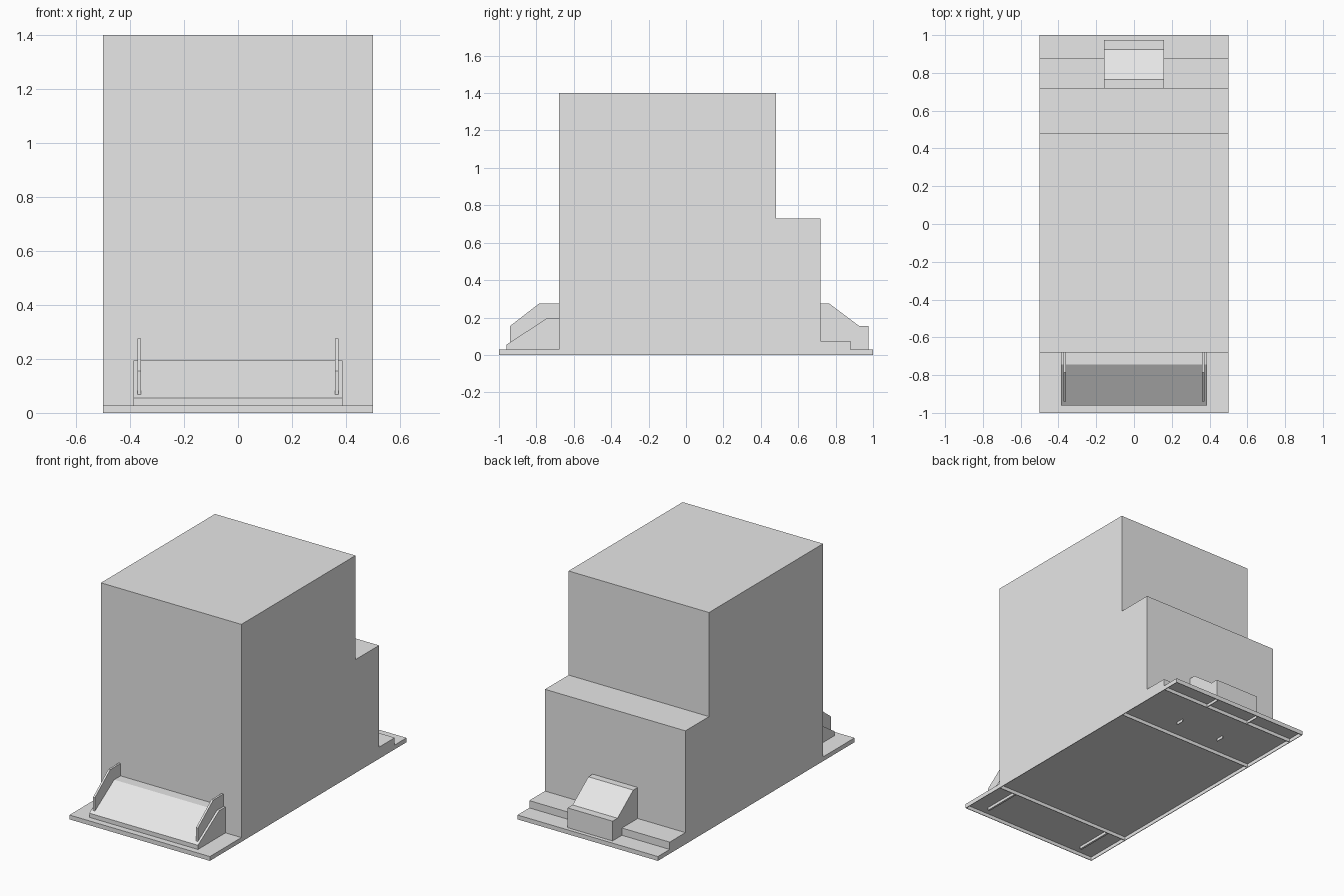
import bpy
import bmesh

cube = bpy.data.objects.get("Cube")
if cube:
    bpy.data.objects.remove(cube, do_unlink=True)

grey = bpy.data.materials.new("light_grey")
grey.use_nodes = True
colour = (0.8, 0.8, 0.8, 1)
grey.diffuse_color = colour
grey.node_tree.nodes["Principled BSDF"].inputs["Base Color"].default_value = colour


def prism(name, profile, x0, x1):
    """Extrude a side profile of (y, z) points from x0 to x1."""
    bm = bmesh.new()
    face = bm.faces.new([bm.verts.new((x0, y, z)) for y, z in profile])
    grown = bmesh.ops.extrude_face_region(bm, geom=[face])["geom"]
    verts = [v for v in grown if isinstance(v, bmesh.types.BMVert)]
    bmesh.ops.translate(bm, verts=verts, vec=(x1 - x0, 0, 0))
    bmesh.ops.recalc_face_normals(bm, faces=bm.faces)
    mesh = bpy.data.meshes.new(name)
    bm.to_mesh(mesh)
    bm.free()
    mesh.materials.append(grey)
    obj = bpy.data.objects.new(name, mesh)
    bpy.context.collection.objects.link(obj)
    return obj


def box(name, x0, x1, y0, y1, z0, z1):
    return prism(name, [(y0, z0), (y1, z0), (y1, z1), (y0, z1)], x0, x1)


HALF = 0.5      # half width of the body
FLOOR = 0.025   # underside of the raised floor
WALL = 0.004    # thickness of the thin ribs below it

# Raised floor and stepped cabinet
box("base_plate", -HALF, HALF, -1, 1, FLOOR - 0.002, FLOOR + 0.003)
prism("stepped_body", [(-0.68, FLOOR), (0.88, FLOOR), (0.88, 0.075), (0.72, 0.075),
                       (0.72, 0.73), (0.48, 0.73), (0.48, 1.4), (-0.68, 1.4)], -HALF, HALF)

# Front sloped tray
prism("front_tray", [(-0.96, FLOOR), (-0.96, 0.055), (-0.745, 0.195),
                     (-0.68, 0.195), (-0.68, FLOOR)], -0.387, 0.387)

# Rear sloped housing
prism("rear_housing", [(0.72, FLOOR), (0.72, 0.275), (0.765, 0.275), (0.925, 0.155),
                       (0.975, 0.155), (0.975, FLOOR)], -0.16, 0.16)

# Cross ribs and end rims under the floor
for name, y in (("front_rim", -1), ("front_rib", -0.68), ("middle_rib", 0.48),
                ("rear_rib", 0.88), ("rear_rim", 1 - WALL)):
    box(name, -HALF, HALF, y, y + WALL, 0, FLOOR)

# Mirrored pieces: tray fins, side rims and small lengthwise ribs
for side, s in (("left", 1), ("right", -1)):
    prism(side + "_tray_fin", [(-0.68, 0.1), (-0.68, 0.275), (-0.785, 0.275),
                               (-0.94, 0.155), (-0.94, 0.065), (-0.88, 0.09)],
          s * 0.36, s * 0.373)
    box(side + "_rim", s * (HALF - WALL), s * HALF, -1, 1, 0, FLOOR)
    box(side + "_fin_rib", s * 0.36, s * 0.373, -0.94, -0.68, 0.005, FLOOR)
    box(side + "_housing_rib", s * (0.16 - WALL), s * 0.16, 0.88, 0.975, 0.005, FLOOR)
    box(side + "_short_rib", s * (0.16 - WALL), s * 0.16, 0.6, 0.65, 0.005, FLOOR)
